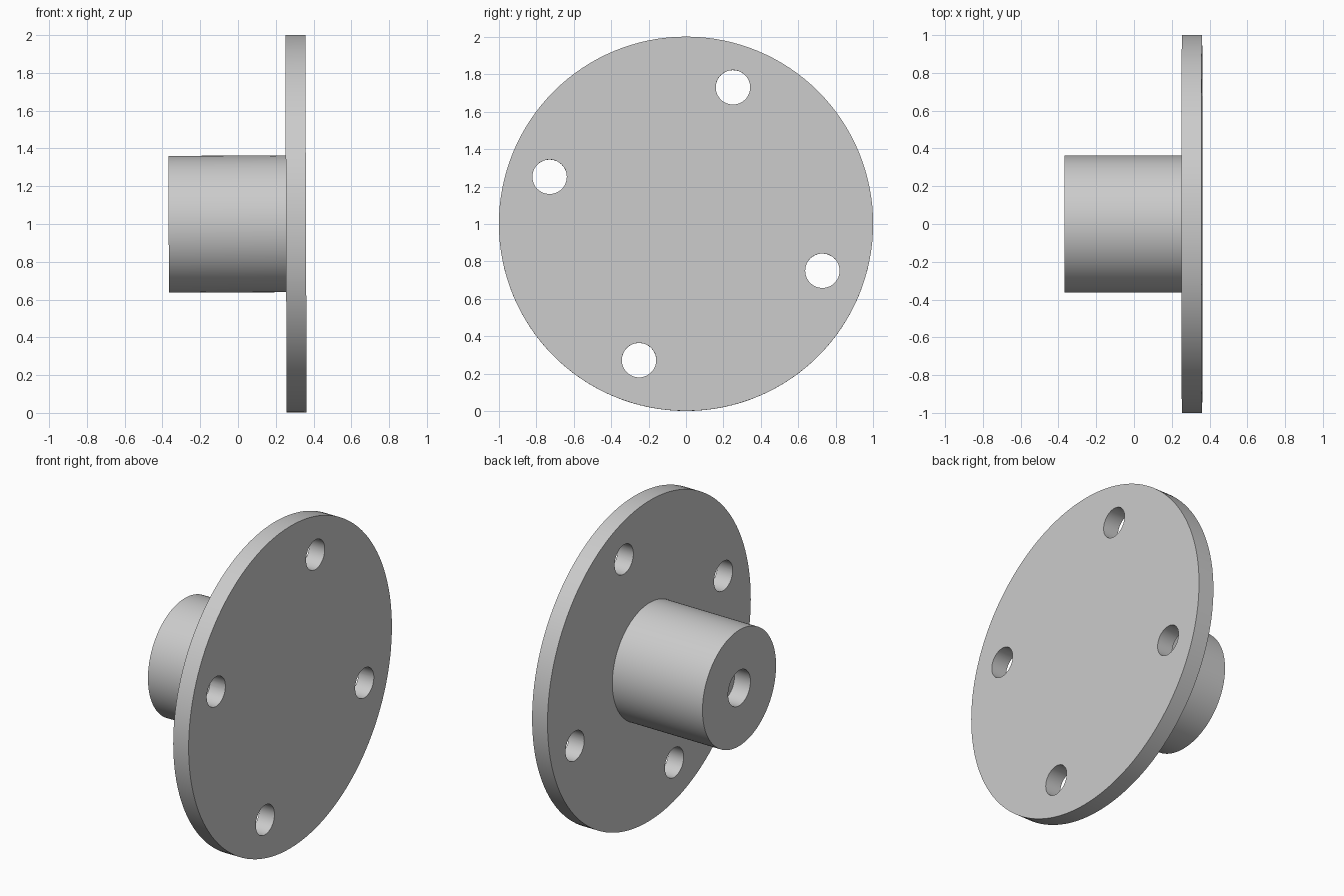
import bpy
import bmesh
import math
from mathutils import Matrix, Vector

cube = bpy.data.objects.get("Cube")
if cube:
    bpy.data.objects.remove(cube, do_unlink=True)

CENTRE = Vector((0, 0, 1))
TILT = Matrix.Rotation(-0.0035, 4, 'Y')   # the axis leans very slightly
PLATE_BACK, PLATE_FACE, HUB_END = 0.254, 0.36, -0.367
PLATE_R, HUB_R, BORE_R, BORE_DEPTH = 1.0, 0.362, 0.11, 0.11
BOLT_CIRCLE, BOLT_R, BOLT_ANGLE = 0.771, 0.092, math.radians(71)

# Plain grey metal
grey = bpy.data.materials.new("grey_metal")
grey.use_nodes = True
colour = (0.6, 0.6, 0.6, 1)
grey.diffuse_color = colour
grey.node_tree.nodes["Principled BSDF"].inputs["Base Color"].default_value = colour


def add_object(name, bm):
    bmesh.ops.recalc_face_normals(bm, faces=bm.faces[:])
    mesh = bpy.data.meshes.new(name)
    bm.to_mesh(mesh)
    bm.free()
    mesh.materials.append(grey)
    obj = bpy.data.objects.new(name, mesh)
    bpy.context.collection.objects.link(obj)
    obj.matrix_world = Matrix.Translation(CENTRE) @ TILT
    return obj


def turned(name, profile, steps):
    """Turn (x, radius) points around the x axis; flat caps close both ends."""
    bm = bmesh.new()
    rings = []
    for x, r in profile:
        angles = [math.tau * i / steps for i in range(steps)]
        rings.append([bm.verts.new((x, r * math.cos(a), r * math.sin(a))) for a in angles])
    for a, b in zip(rings, rings[1:]):
        for i in range(steps):
            j = (i + 1) % steps
            bm.faces.new((a[i], a[j], b[j], b[i]))
    bm.faces.new(rings[0])
    bm.faces.new(rings[-1])
    return add_object(name, bm)


# Round plate and hub turned as one piece, with a blind bore in the hub end
flange = turned("flanged_hub", [
    (HUB_END + BORE_DEPTH, BORE_R), (HUB_END, BORE_R),
    (HUB_END, HUB_R), (PLATE_BACK, HUB_R),
    (PLATE_BACK, PLATE_R), (PLATE_FACE, PLATE_R)], 128)

# Four bolt holes through the plate
bm = bmesh.new()
for i in range(4):
    a = BOLT_ANGLE + i * math.pi / 2
    place = Matrix.Translation((0.307, BOLT_CIRCLE * math.cos(a), BOLT_CIRCLE * math.sin(a)))
    bmesh.ops.create_cone(bm, cap_ends=True, segments=48, radius1=BOLT_R, radius2=BOLT_R,
                          depth=0.3, matrix=place @ Matrix.Rotation(math.pi / 2, 4, 'Y'))
cutter = add_object("bolt_hole_cutter", bm)
cutter.hide_render = True

bpy.context.view_layer.update()
cut = flange.modifiers.new("bolt_holes", 'BOOLEAN')
cut.operation = 'DIFFERENCE'
cut.solver = 'EXACT'
cut.object = cutter

bpy.ops.object.select_all(action='DESELECT')
flange.select_set(True)
bpy.context.view_layer.objects.active = flange
bpy.ops.object.modifier_apply(modifier=cut.name)
bpy.data.objects.remove(cutter, do_unlink=True)
bpy.ops.object.shade_smooth_by_angle(angle=math.radians(30))
